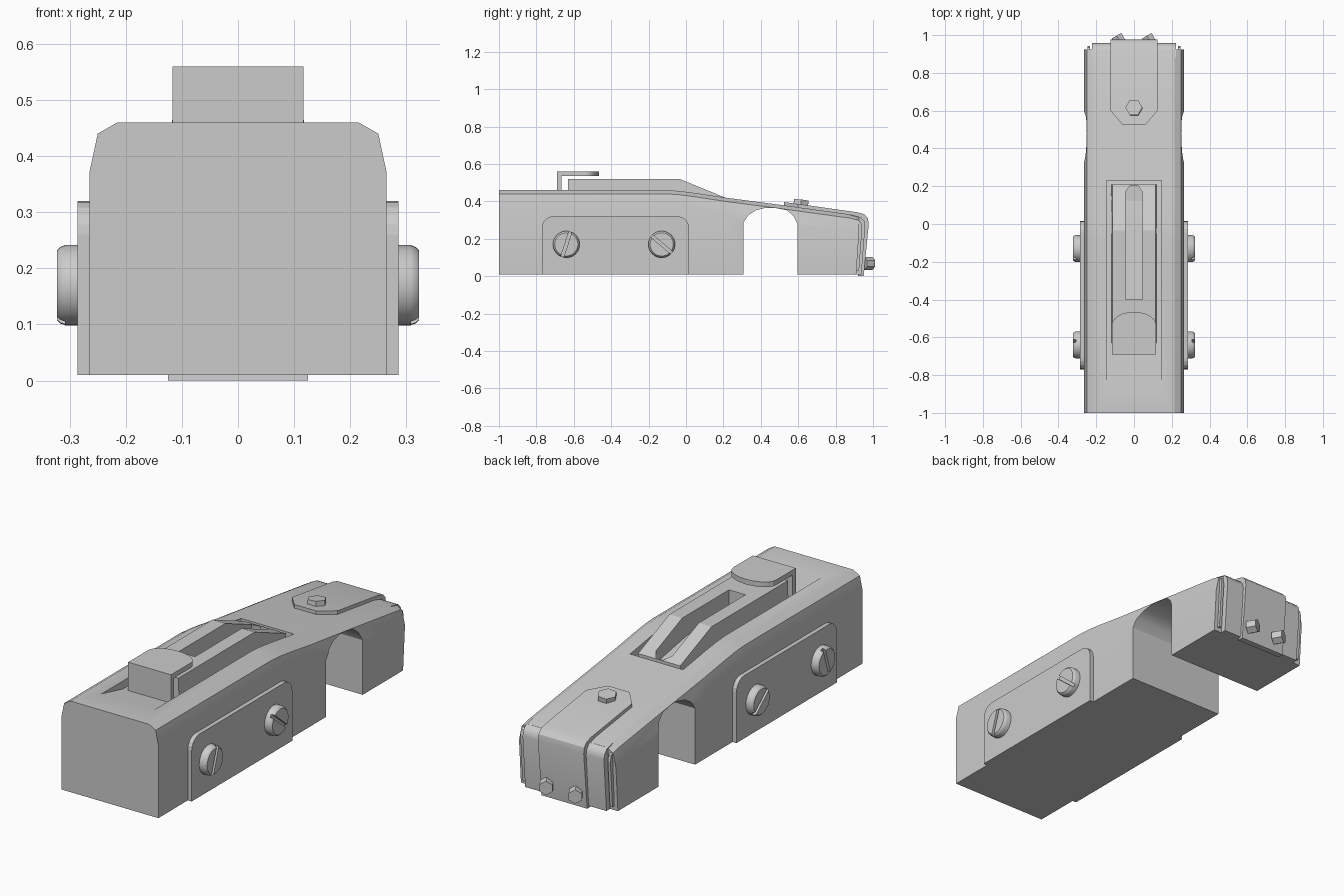
import bpy, bmesh, math

if "Cube" in bpy.data.objects:
    bpy.data.objects.remove(bpy.data.objects["Cube"])

grey = bpy.data.materials.new("plain_grey")
grey.diffuse_color = (0.6, 0.6, 0.6, 1)
grey.use_nodes = True
grey.node_tree.nodes["Principled BSDF"].inputs["Base Color"].default_value = grey.diffuse_color


def loft(name, rings, helper=False):
    """Skin a row of equal-length closed rings and cap both ends."""
    bm = bmesh.new()
    rows = [[bm.verts.new(p) for p in ring] for ring in rings]
    n = len(rows[0])
    for a, b in zip(rows, rows[1:]):
        for i in range(n):
            j = (i + 1) % n
            bm.faces.new((a[i], a[j], b[j], b[i]))
    bm.faces.new(rows[0])
    bm.faces.new(rows[-1])
    bmesh.ops.recalc_face_normals(bm, faces=bm.faces)
    mesh = bpy.data.meshes.new(name)
    bm.to_mesh(mesh)
    bm.free()
    mesh.materials.append(grey)
    ob = bpy.data.objects.new(name, mesh)
    bpy.context.collection.objects.link(ob)
    ob.hide_render = helper
    return ob


def prism_x(name, yz, x0, x1, helper=False):
    return loft(name, [[(x, y, z) for y, z in yz] for x in (x0, x1)], helper)


def prism_z(name, xy, z0, z1, helper=False):
    return loft(name, [[(x, y, z) for x, y in xy] for z in (z0, z1)], helper)


def apply_mod(ob, kind, **props):
    bpy.context.view_layer.objects.active = ob
    m = ob.modifiers.new(kind.lower(), kind)
    for k, v in props.items():
        setattr(m, k, v)
    bpy.ops.object.modifier_apply(modifier=m.name)


def cut(ob, cutter):
    apply_mod(ob, 'BOOLEAN', operation='DIFFERENCE', solver='EXACT', object=cutter)
    bpy.data.objects.remove(cutter)


def smooth(ob, angle=25):
    bpy.ops.object.select_all(action='DESELECT')
    ob.select_set(True)
    bpy.context.view_layer.objects.active = ob
    bpy.ops.object.shade_smooth_by_angle(angle=math.radians(angle))


# Long body with bevelled upper edges, swept along y
rings = []
for y, top in [(-1, .46), (-.1, .46), (-.03, .455), (.06, .443), (.21, .42),
               (.53, .378), (.88, .33), (.925, .318)]:
    half = [(.265, .01), (.265, top - .09), (.25, top - .02), (.215, top)]
    section = half + [(-x, z) for x, z in reversed(half)]
    rings.append([(x, y - (.015 if y > .9 and z < .1 else 0), z) for x, z in section])
body = loft("body", rings)

# Arched notch through the underside
cut(body, prism_x("notch_cutter", [
    (.308, -.1), (.308, .288), (.335, .328), (.375, .353), (.43, .366), (.48, .364),
    (.54, .352), (.575, .322), (.595, .28), (.595, -.1)], -.4, .4, True))

# Ramped pocket in the top
cut(body, prism_x("pocket_cutter", [
    (-.88, .465), (-.69, .42), (-.07, .42), (.23, .365), (.23, .6), (-.88, .6)],
    -.145, .145, True))
smooth(body)

# Raised sight frame with a pointed slot
frame = loft("slotted_frame", [
    [(-.122, y, .34), (.122, y, .34), (.115, y, top), (-.115, y, top)]
    for y, top in [(-.63, .52), (-.035, .52), (.21, .42)]])
cut(frame, prism_z("slot_cutter", [
    (-.045, -.4), (.045, -.4), (.045, .17), (.02, .205), (-.02, .205), (-.045, .17)],
    .385, .6, True))

# Hook: upright plate and round-ended top plate
prism_x("hook_upright", [(-.69, .40), (-.665, .40), (-.665, .55), (-.69, .55)], -.117, .117)
arc = [(.117 * math.cos(math.pi * i / 12), -.535 + .07 * math.sin(math.pi * i / 12))
       for i in range(13)]
prism_z("hook_top", [(-.117, -.69), (.117, -.69)] + arc, .535, .56)

# Wider end plate behind the strap
end_plate = prism_x("end_plate", [
    (.88, .01), (.938, .01), (.958, .27), (.953, .295), (.935, .315), (.88, .328)],
    -.222, .222)
smooth(end_plate, 40)

# Narrow upright ribs at the end corners
rib = prism_x("corner_rib", [
    (.89, .03), (.925, .03), (.942, .26), (.935, .29), (.91, .305), (.89, .305)], .232, .246)
apply_mod(rib, 'MIRROR')

# Bent strap over the end with a tapered tip
rings = []
for y, z, w, dy, dz in [(.525, .396, .06, 0, .03), (.6, .386, .125, 0, .03),
                        (.92, .341, .125, 0, .03), (.955, .33, .125, .02, .025),
                        (.972, .31, .125, .03, .01), (.977, .28, .125, .03, 0),
                        (.95, 0, .125, .03, 0)]:
    rings.append([(-w, y, z), (w, y, z), (w, y - dy, z - dz), (-w, y - dy, z - dz)])
smooth(loft("strap", rings), 30)


def hex_bolt(name, loc, rot_x, r, depth):
    bpy.ops.mesh.primitive_cylinder_add(vertices=6, radius=r, depth=depth,
                                        location=loc, rotation=(rot_x, 0, math.pi / 6))
    ob = bpy.context.object
    ob.name = name
    ob.data.materials.append(grey)


# Hex bolts on the strap
hex_bolt("top_bolt", (0, .615, .392), -.13, .045, .03)
for x in (-.08, .08):
    hex_bolt("end_bolt", (x, .975, .068), math.pi / 2, .034, .05)

# Side plates with rounded upper corners
yz = [(-.77, .01), (.015, .01)]
for cy, a0 in [(-.045, 0), (-.71, 90)]:
    for i in range(6):
        a = math.radians(a0 + 18 * i)
        yz.append((cy + .06 * math.cos(a), .26 + .06 * math.sin(a)))
plate = prism_x("side_plate", yz, .25, .286)
apply_mod(plate, 'MIRROR')

# Slotted screws on both sides
for y, deg in [(-.64, 72), (-.13, -40)]:
    screw = loft("slotted_screw", [
        [(x, y + r * math.cos(math.tau * i / 32), .17 + r * math.sin(math.tau * i / 32))
         for i in range(32)]
        for x, r in [(.27, .0715), (.308, .0715), (.317, .068), (.323, .062)]])
    c, s = math.cos(math.radians(deg)), math.sin(math.radians(deg))
    slot = [(y + u * c - v * s, .17 + u * s + v * c)
            for u, v in [(-.1, -.008), (.1, -.008), (.1, .008), (-.1, .008)]]
    cut(screw, prism_x("slot_cutter", slot, .308, .4, True))
    apply_mod(screw, 'MIRROR')
    smooth(screw, 30)
